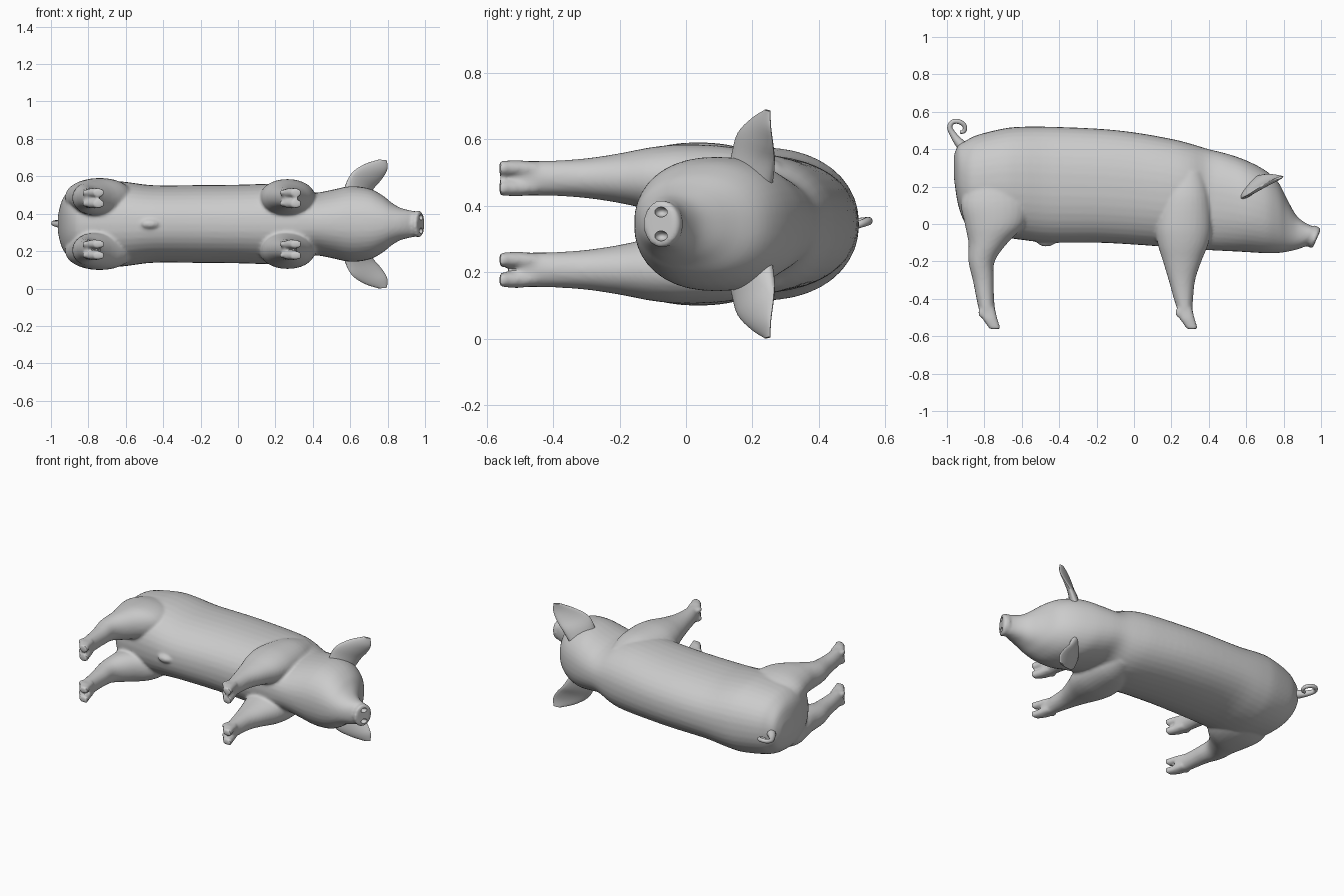
import bpy, bmesh, math
from mathutils import Vector

if "Cube" in bpy.data.objects:
    bpy.data.objects.remove(bpy.data.objects["Cube"])

MID = 0.345   # symmetry plane height (animal lies on its side)

skin = bpy.data.materials.new("grey_skin")
skin.diffuse_color = (0.6, 0.6, 0.6, 1)
skin.use_nodes = True
skin.node_tree.nodes["Principled BSDF"].inputs["Base Color"].default_value = skin.diffuse_color


def smooth_rows(rows, n=4):
    """Catmull-Rom interpolation between rows of numbers."""
    out = []
    for i in range(len(rows) - 1):
        p0, p1 = rows[max(i - 1, 0)], rows[i]
        p2, p3 = rows[i + 1], rows[min(i + 2, len(rows) - 1)]
        for k in range(n):
            t = k / n
            out.append([0.5 * (2*b + (c-a)*t + (2*a-5*b+4*c-d)*t*t + (3*b-a-3*c+d)*t**3)
                        for a, b, c, d in zip(p0, p1, p2, p3)])
    out.append(list(rows[-1]))
    return out


def loft(bm, rings, power=2.0, seg=28):
    """Closed tube through rings given as (centre, half axis u, half axis v)."""
    loops = []
    for c, u, v in rings:
        loop = []
        for i in range(seg):
            a = 2 * math.pi * i / seg
            ca, sa = math.cos(a), math.sin(a)
            e = 2 / power
            p = Vector(c) + Vector(u) * math.copysign(abs(ca)**e, ca) \
                + Vector(v) * math.copysign(abs(sa)**e, sa)
            loop.append(bm.verts.new(p))
        loops.append(loop)
    faces = [bm.faces.new(loops[0][::-1]), bm.faces.new(loops[-1])]
    for a, b in zip(loops, loops[1:]):
        for i in range(seg):
            j = (i + 1) % seg
            faces.append(bm.faces.new((a[i], a[j], b[j], b[i])))
    bmesh.ops.recalc_face_normals(bm, faces=faces)


def ball(bm, centre, radii):
    vs = bmesh.ops.create_uvsphere(bm, u_segments=20, v_segments=12, radius=1)["verts"]
    for v in vs:
        v.co = Vector(centre) + Vector(a * b for a, b in zip(v.co, radii))


def make(name, bm):
    me = bpy.data.meshes.new(name)
    bm.to_mesh(me)
    bm.free()
    me.materials.append(skin)
    ob = bpy.data.objects.new(name, me)
    bpy.context.collection.objects.link(ob)
    return ob


def finish(ob, angle=60):
    bpy.ops.object.select_all(action='DESELECT')
    ob.select_set(True)
    bpy.context.view_layer.objects.active = ob
    for m in list(ob.modifiers):
        bpy.ops.object.modifier_apply(modifier=m.name)
    bpy.ops.object.shade_smooth_by_angle(angle=math.radians(angle))


bm = bmesh.new()

# torso and head: x, back height, belly height, half width
trunk = [(-0.962, .37, .24, .05), (-0.94, .42, .10, .13), (-0.9, .445, .0, .18),
         (-0.84, .475, -.05, .21), (-0.7, .51, -.07, .23), (-0.6, .52, -.085, .225),
         (-0.45, .52, -.10, .207), (-0.2, .51, -.10, .208), (0.0, .49, -.11, .21),
         (0.2, .455, -.125, .215), (0.3, .43, -.135, .205), (0.4, .40, -.14, .168),
         (0.5, .375, -.145, .182), (0.6, .34, -.15, .202), (0.7, .288, -.156, .19),
         (0.77, .225, -.155, .155), (0.82, .13, -.148, .115), (0.865, .05, -.138, .088),
         (0.91, .01, -.122, .075), (0.95, -.01, -.10, .068)]
loft(bm, [((x, (t + b) / 2, MID), (0, (t - b) / 2, 0), (0, 0, w))
          for x, t, b, w in smooth_rows(trunk)], 2.25, 40)

# slanted snout disc
loft(bm, [((.945, -.06, MID), (.022, .054, 0), (0, 0, .066)),
          ((.97, -.075, MID), (.026, .054, 0), (0, 0, .073)),
          ((.977, -.08, MID), (.021, .047, 0), (0, 0, .064))])

# small bump under the belly
ball(bm, (-0.47, -.095, MID), (.05, .026, .025))

# legs: height along y, rear x, front x, side offset, half thickness
hind = [(.25, -.87, -.62, .125, .08), (.12, -.925, -.56, .14, .10), (0, -.905, -.58, .145, .10),
        (-.1, -.885, -.675, .14, .09), (-.2, -.885, -.745, .14, .07), (-.3, -.862, -.75, .138, .057),
        (-.4, -.842, -.748, .138, .053), (-.46, -.828, -.742, .138, .053),
        (-.5, -.805, -.733, .138, .045)]
fore = [(.28, .20, .37, .12, .07), (.15, .145, .405, .13, .10), (0, .115, .415, .135, .105),
        (-.1, .125, .40, .137, .095), (-.2, .155, .36, .138, .075), (-.3, .185, .327, .138, .06),
        (-.4, .213, .316, .138, .053), (-.46, .233, .312, .138, .052),
        (-.5, .252, .314, .138, .045)]
for rows, heel in ((hind, -.822), (fore, .233)):
    toe = heel + .078
    for side in (-1, 1):
        loft(bm, [(((a + b) / 2, y, MID + side * d), ((b - a) / 2, 0, 0), (0, 0, r))
                  for y, a, b, d, r in smooth_rows(rows)], 2.1)
        for s in (-1, 1):
            # cloven toes and dewclaws
            z = MID + side * .138 + s * .03
            loft(bm, [((toe - .04, -.45, z - s * .004), (.04, 0, 0), (0, 0, .024)),
                      ((toe - .025, -.51, z), (.04, 0, 0), (0, 0, .025)),
                      ((toe + .002, -.562, z), (.03, 0, 0), (0, 0, .022))], 2.3, 20)
            ball(bm, (heel + .004, -.474, z), (.015, .026, .016))

# blend everything into one skin
body = make("pig_body", bm)
rm = body.modifiers.new("blend", 'REMESH')
rm.mode = 'VOXEL'
rm.voxel_size = 0.009
sm = body.modifiers.new("soften", 'SMOOTH')
sm.factor = 0.5
sm.iterations = 5

# nostril hollows
bm = bmesh.new()
for s in (-1, 1):
    ball(bm, (.978, -.075, MID + s * .036), (.028, .02, .015))
cutter = make("nostril_cutter", bm)
cutter.hide_render = True
bo = body.modifiers.new("nostrils", 'BOOLEAN')
bo.operation = 'DIFFERENCE'
bo.solver = 'EXACT'
bo.object = cutter
finish(body, 45)
bpy.data.objects.remove(cutter, do_unlink=True)

# ears: rear edge xyz, front edge xyz, half thickness
ear = [(.575, .11, .47, .69, .245, .46, .035), (.585, .13, .555, .73, .255, .53, .026),
       (.615, .15, .62, .77, .255, .58, .017), (.68, .195, .665, .80, .25, .635, .011),
       (.755, .237, .69, .797, .25, .685, .006)]
for name, side in (("ear_upper", 1), ("ear_lower", -1)):
    bm = bmesh.new()
    rings = []
    for r in smooth_rows(ear):
        a, b = Vector(r[0:3]), Vector(r[3:6])
        n = (b - a).cross(Vector((0, 0, 1))).normalized() * -1
        c, u, v = (a + b) / 2 + n * r[6] * .5, (b - a) / 2, n * r[6]
        for p in (c, u, v):
            p.z *= side
        c.z += MID - side * MID
        rings.append((c, u, v))
    # shift so the lower ear mirrors the upper one
        if side < 0:
            c.z += MID - (MID - 0) + 0
    loft(bm, rings, 2.0, 20)
    if side < 0:
        lo = min(v.co.z for v in bm.verts)
        for v in bm.verts:
            v.co.z -= lo
    finish(make(name, bm))

# curled tail
path = [(-.90, .40, 0, .032), (-.935, .435, 0, .025), (-.965, .475, 0, .018),
        (-.985, .515, .004, .014), (-.97, .545, .008, .013), (-.935, .547, .008, .013),
        (-.906, .525, .0, .012), (-.908, .497, -.008, .011), (-.93, .49, -.012, .008)]
pts = smooth_rows(path)
bm = bmesh.new()
rings = []
for i, p in enumerate(pts):
    q0, q1 = pts[max(i - 1, 0)], pts[min(i + 1, len(pts) - 1)]
    t = Vector((q1[0] - q0[0], q1[1] - q0[1], 0)).normalized()
    rings.append(((p[0], p[1], MID + p[2]), Vector((-t.y, t.x, 0)) * p[3], (0, 0, p[3])))
loft(bm, rings, 2.0, 12)
finish(make("tail", bm))
